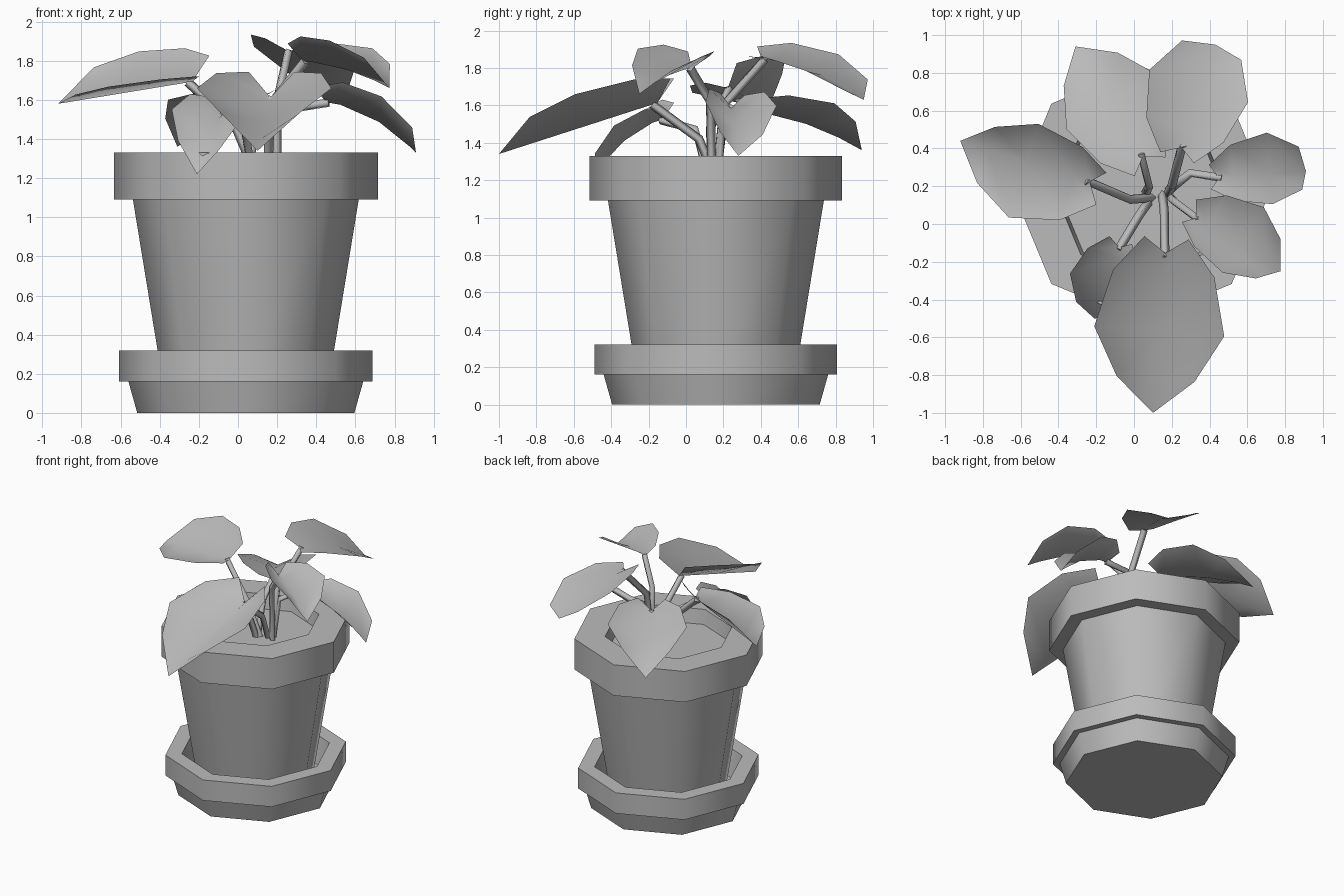
import bpy, bmesh
from math import radians, sqrt
from mathutils import Vector

old = bpy.data.objects.get("Cube")
if old:
    bpy.data.objects.remove(old, do_unlink=True)

grey = bpy.data.materials.new("plain grey")
grey.use_nodes = True
COLOUR = (0.5, 0.5, 0.5, 1)
grey.diffuse_color = COLOUR
grey.node_tree.nodes["Principled BSDF"].inputs["Base Color"].default_value = COLOUR

CENTRE = (0.04, 0.16, 0)
SIDES = 8


def add_object(name, data, location=(0, 0, 0)):
    obj = bpy.data.objects.new(name, data)
    obj.location = location
    data.materials.append(grey)
    bpy.context.collection.objects.link(obj)
    return obj


def add_mesh(name, bm, angle, location=(0, 0, 0)):
    mesh = bpy.data.meshes.new(name)
    bm.to_mesh(mesh)
    bm.free()
    obj = add_object(name, mesh, location)
    bpy.ops.object.select_all(action='DESELECT')
    obj.select_set(True)
    bpy.context.view_layer.objects.active = obj
    bpy.ops.object.shade_smooth_by_angle(angle=radians(angle))
    return obj


def lathe(name, profile):
    """Turn a (radius, height) profile into an eight-sided solid."""
    bm = bmesh.new()
    verts = [bm.verts.new((r, 0, z)) for r, z in profile]
    edges = [bm.edges.new(pair) for pair in zip(verts, verts[1:])]
    bmesh.ops.spin(bm, geom=verts + edges, cent=(0, 0, 0), axis=(0, 0, 1),
                   angle=radians(360), steps=SIDES)
    bmesh.ops.remove_doubles(bm, verts=bm.verts, dist=0.0005)
    bmesh.ops.recalc_face_normals(bm, faces=bm.faces)
    return add_mesh(name, bm, 50, CENTRE)


# Pot and saucer
lathe("saucer", [(0, 0), (0.555, 0), (0.6, 0.16), (0.648, 0.16), (0.648, 0.32),
                 (0.53, 0.32), (0.49, 0.12), (0, 0.12)])
lathe("pot", [(0, 0.13), (0.42, 0.13), (0.577, 1.09), (0.675, 1.09), (0.675, 1.33),
              (0.455, 1.33), (0.425, 1.15), (0, 1.15)])

# Soil disc
bm = bmesh.new()
bmesh.ops.create_circle(bm, cap_ends=True, segments=SIDES, radius=0.437)
add_mesh("soil", bm, 30, (CENTRE[0], CENTRE[1], 1.22))

# Share of length and of half width along a leaf edge
OUTLINE = [(-0.03, 0.34), (0.18, 0.78), (0.52, 1), (0.8, 0.6)]
NOTCH = 0.06


def leaf(name, base, tip, widths, lifts, arch=0, blunt=1):
    """Heart-shaped blade folded along its midrib; widths and lifts are (left, right)."""
    base, tip = Vector(base), Vector(tip)
    run = tip - base
    left = Vector((-run.y, run.x, 0)).normalized()

    def rib(t):
        return base + run * t + Vector((0, 0, arch * 4 * t * (1 - t)))

    bm = bmesh.new()
    rows = []
    for t, w in OUTLINE:
        t *= blunt
        row = [rib(max(t, NOTCH))]
        for side, width, lift in zip((1, -1), widths, lifts):
            row.append(rib(t) + left * side * width * w
                       + Vector((0, 0, lift * sqrt(w))))
        rows.append([bm.verts.new(p) for p in (row[1], row[0], row[2])])
    for a, b in zip(rows, rows[1:]):
        for i in (0, 1):
            bm.faces.new((a[i], b[i], b[i + 1], a[i + 1]))
    end = bm.verts.new(tip)
    for i in (0, 1):
        bm.faces.new((rows[-1][i], end, rows[-1][i + 1]))
    bm.normal_update()
    add_mesh(name + "_leaf", bm, 80)
    return rib(NOTCH * 1.5)


def stem(name, *points):
    """Thin four-sided stalk through the given points."""
    curve = bpy.data.curves.new(name + "_stem", 'CURVE')
    curve.dimensions = '3D'
    curve.bevel_depth = 0.024
    curve.bevel_resolution = 0
    curve.use_fill_caps = True
    line = curve.splines.new('POLY')
    line.points.add(len(points) - 1)
    for point, co in zip(line.points, points):
        point.co = (*co, 1)
    add_object(name + "_stem", curve)


# Leaves, each with its stem from the soil: root, bend, then leaf base
end = leaf("front", (0.17, -0.1, 1.63), (0.1, -1, 1.34), (0.345, 0.345), (0.18, 0.18))
stem("front", (0.15, 0.16, 1.2), (0.16, 0.07, 1.42), end)

end = leaf("right", (-0.19, 0.21, 1.7), (-0.92, 0.44, 1.58), (0.31, 0.21), (0.03, 0.21))
stem("right", (0.1, 0.14, 1.2), (-0.02, 0.13, 1.48), end)

end = leaf("back_right", (0.07, 0.32, 1.57), (-0.31, 0.94, 1.36), (0.27, 0.29),
           (0.1, 0.11), arch=0.04)
stem("back_right", (0.06, 0.16, 1.2), (0.08, 0.2, 1.48), end)

end = leaf("back_left", (0.24, 0.37, 1.85), (0.43, 0.95, 1.63), (0.29, 0.26),
           (0.11, 0.02), arch=0.05, blunt=1.18)
stem("back_left", (0.18, 0.16, 1.2), (0.2, 0.2, 1.6), end)

end = leaf("front_left", (0.3, 0.05, 1.8), (0.775, -0.25, 1.66), (0.24, 0.17),
           (0.11, 0.15), arch=0.03, blunt=1.05)
stem("front_left", (0.2, 0.14, 1.2), (0.2, 0.13, 1.62), end)

end = leaf("left", (0.42, 0.24, 1.59), (0.91, 0.28, 1.33), (0.22, 0.16),
           (0.11, 0.13), arch=0.06, blunt=1.18)
stem("left", (0.18, 0.17, 1.2), (0.21, 0.2, 1.51), (0.3, 0.27, 1.56), end)

end = leaf("front_right", (-0.07, -0.1, 1.53), (-0.21, -0.5, 1.22), (0.17, 0.2),
           (0.08, 0.14), arch=0.06, blunt=1.1)
stem("front_right", (0.08, 0.12, 1.2), (0.03, 0.05, 1.47), end)
